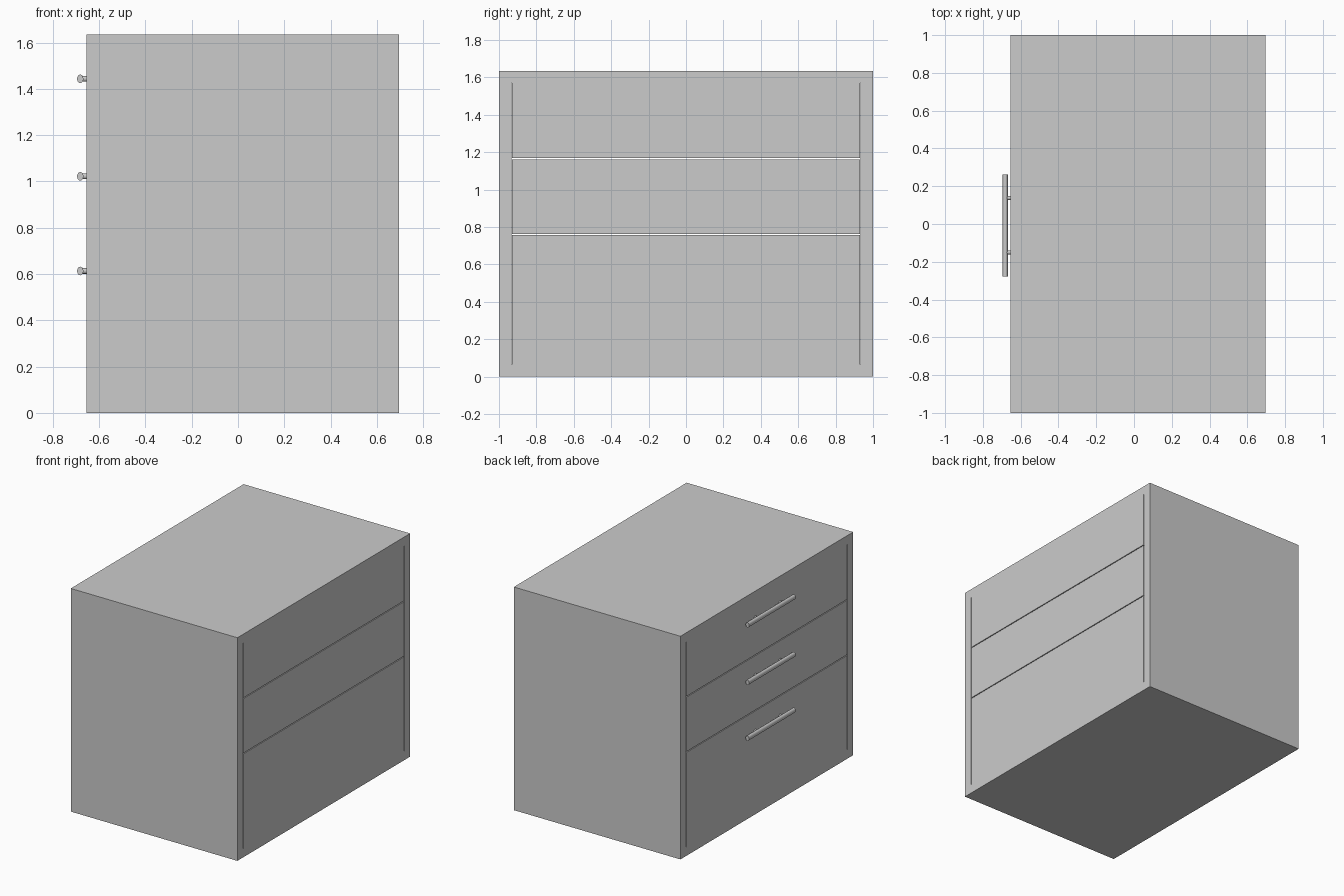
import bpy
import math

if "Cube" in bpy.data.objects:
    bpy.data.objects.remove(bpy.data.objects["Cube"])

X0, X1 = -0.655, 0.695     # handle side and plain side
H, T, GAP = 1.635, 0.066, 0.006


def box(name, lo, hi):
    bpy.ops.mesh.primitive_cube_add(size=1, location=[(a + b) / 2 for a, b in zip(lo, hi)])
    ob = bpy.context.object
    ob.name = name
    ob.scale = [b - a for a, b in zip(lo, hi)]
    bpy.ops.object.transform_apply(location=False, rotation=False, scale=True)
    return ob


def rod(name, loc, rx, rz, length, rot, sides):
    bpy.ops.mesh.primitive_cylinder_add(vertices=sides, radius=1, depth=1, location=loc, rotation=rot)
    ob = bpy.context.object
    ob.name = name
    ob.scale = (rx, rz, length)
    bpy.ops.object.transform_apply(location=False, rotation=True, scale=True)
    bpy.ops.object.shade_smooth_by_angle(angle=math.radians(40))
    return ob


# Carcass: two side panels, with top and bottom panels between them
for side, y0, y1 in (("front", -1, -1 + T), ("back", 1 - T, 1)):
    box(side + "_panel", (X0, y0, 0), (X1, y1, H))
box("bottom_panel", (X0, -1 + T, 0), (X1, 1 - T, T))
box("top_panel", (X0, -1 + T, H - T), (X1, 1 - T, H))

# Three full-depth drawers separated by narrow gaps
levels = [T, 0.76, 1.165, H - T]
for i in range(3):
    z0 = levels[i] + (GAP / 2 if i > 0 else 0)
    z1 = levels[i + 1] - (GAP / 2 if i < 2 else 0)
    box(f"drawer_{i + 1}", (X0, -1 + T + 0.003, z0), (X1, 1 - T - 0.005, z1))

# Oval bar handles, each on two round posts
for i, z in enumerate((0.613, 1.022, 1.443)):
    rod(f"handle_bar_{i + 1}", (-0.6815, -0.007, z), 0.0135, 0.0185, 0.54,
        (math.pi / 2, 0, 0), 32)
    for j, y in enumerate((0.137, -0.151)):
        rod(f"handle_post_{i + 1}_{j + 1}", (-0.665, y, z), 0.012, 0.011, 0.03,
            (0, math.pi / 2, 0), 20)
